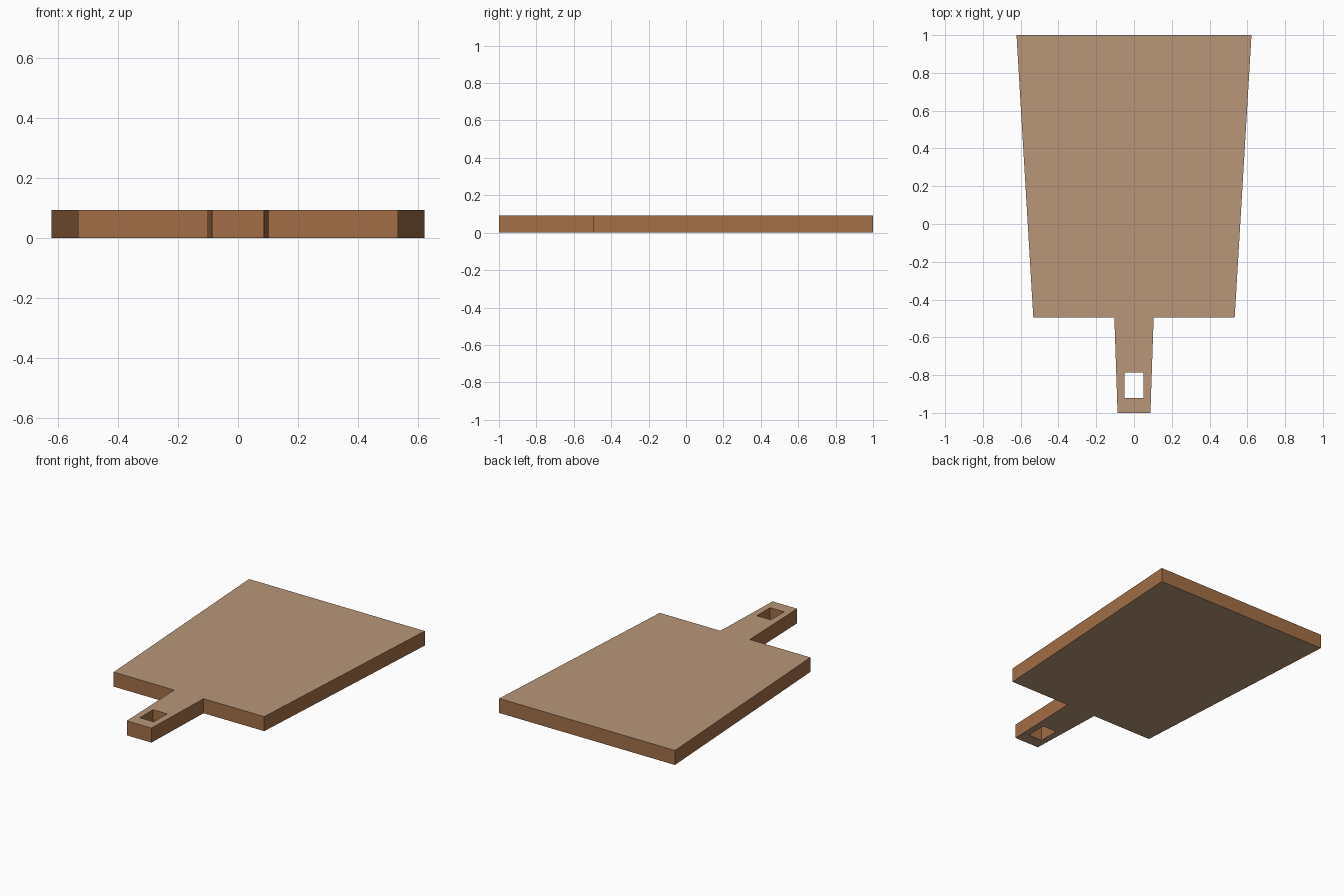
import bpy, bmesh

if "Cube" in bpy.data.objects:
    bpy.data.objects.remove(bpy.data.objects["Cube"])

THICK = 0.093

def material(name, rgb):
    m = bpy.data.materials.new(name)
    m.diffuse_color = (*rgb, 1.0)
    m.use_nodes = True
    m.node_tree.nodes["Principled BSDF"].inputs["Base Color"].default_value = m.diffuse_color
    return m

# Half outline of blade and handle, mirrored across x = 0
half = [(0.087, -1.0), (0.104, -0.496), (0.533, -0.496), (0.622, 1.0)]
outline = half + [(-x, y) for x, y in reversed(half)]

# Hanging hole in the handle
hole = [(-0.05, -0.922), (0.05, -0.922), (0.05, -0.787), (-0.05, -0.787)]

bm = bmesh.new()
rings = []
for z in (0.0, THICK):
    edges, layer = [], []
    for loop in (outline, hole):
        vs = [bm.verts.new((x, y, z)) for x, y in loop]
        edges += [bm.edges.new((vs[i], vs[(i + 1) % len(vs)])) for i in range(len(vs))]
        layer.append(vs)
    rings.append(layer)
    # Flat face with the hole left open
    bmesh.ops.triangle_fill(bm, edges=edges, use_beauty=True, normal=(0, 0, 1))

# Walls around the outline and inside the hole
for low, high in zip(*rings):
    n = len(low)
    for i in range(n):
        j = (i + 1) % n
        bm.faces.new((low[i], low[j], high[j], high[i]))

bmesh.ops.recalc_face_normals(bm, faces=bm.faces[:])

# Pale wood on the flat faces, darker wood on the edges
bm.normal_update()
for f in bm.faces:
    f.material_index = 0 if abs(f.normal.z) > 0.5 else 1

mesh = bpy.data.meshes.new("cutting_board")
bm.to_mesh(mesh)
bm.free()
mesh.materials.append(material("pale wood", (0.479, 0.305, 0.188)))
mesh.materials.append(material("edge wood", (0.366, 0.159, 0.063)))
board = bpy.data.objects.new("cutting_board", mesh)
bpy.context.collection.objects.link(board)
